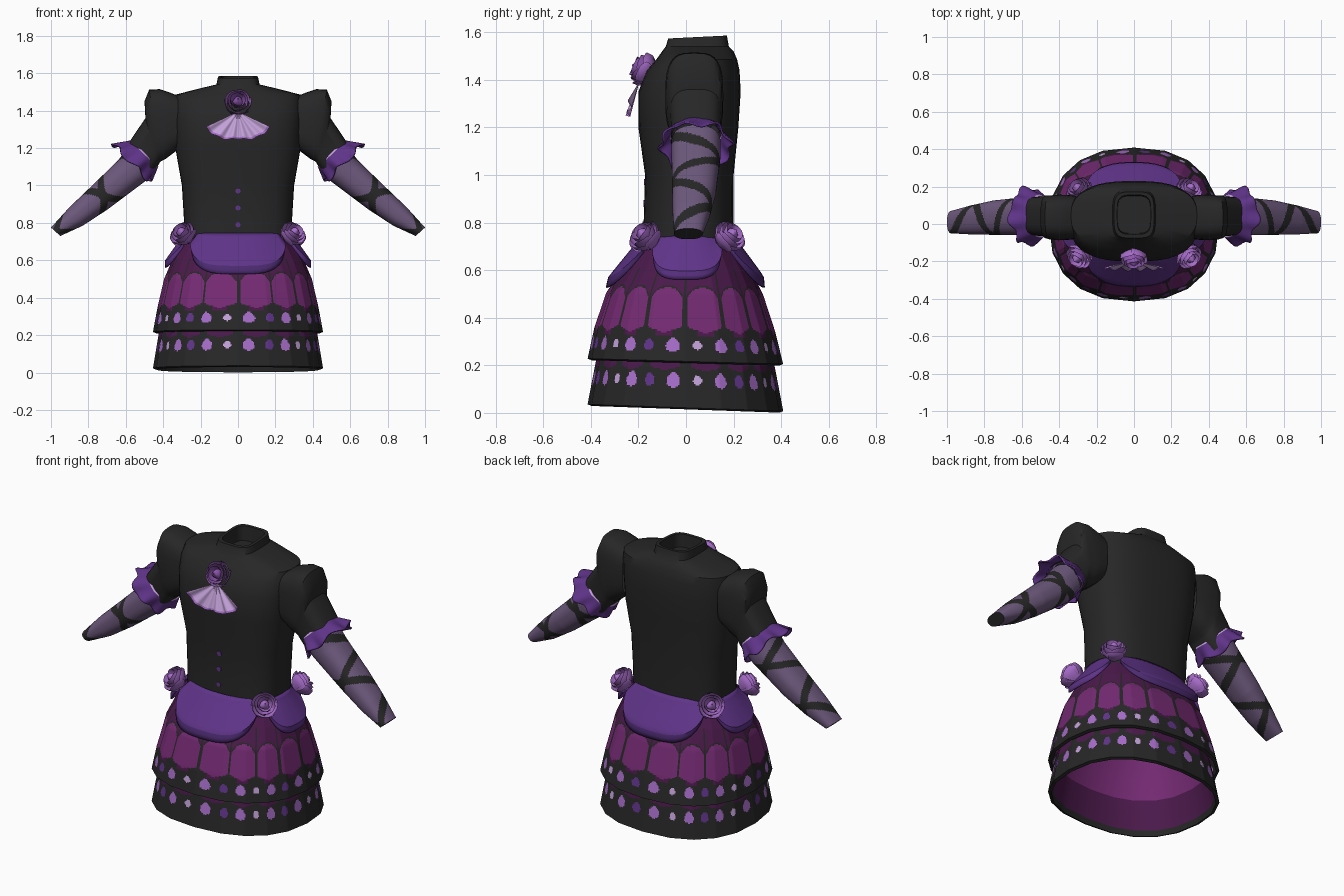
import bpy, bmesh, math
from math import sin, cos, pi
from mathutils import Vector

if "Cube" in bpy.data.objects:
    bpy.data.objects.remove(bpy.data.objects["Cube"])

COLOURS = {
    "black cloth": (.02, .02, .02),
    "dark plum": (.07, .01, .07),
    "magenta": (.175, .023, .17),
    "violet": (.115, .034, .25),
    "pale lilac": (.55, .36, .7),
    "rose lilac": (.38, .15, .58),
    "rose purple": (.26, .09, .41),
    "mauve mesh": (.15, .098, .2),
    "deep violet": (.07, .023, .16),
}
BLACK, PLUM, MAGENTA, VIOLET, PALE, LILAC, PURPLE, MESH, DEEP = range(9)
MATS = []
for label, rgb in COLOURS.items():
    m = bpy.data.materials.new(label)
    m.use_nodes = True
    m.diffuse_color = (*rgb, 1)
    bsdf = m.node_tree.nodes["Principled BSDF"]
    bsdf.inputs["Base Color"].default_value = (*rgb, 1)
    bsdf.inputs["Roughness"].default_value = .8
    MATS.append(m)


def grid(bm, f, nu, nv, colour, closed=True):
    """Add a surface f(u, v), coloured by a fixed index or a rule of u and v."""
    cols = nu if closed else nu + 1
    vs = [[bm.verts.new(f(i / nu, j / nv)) for i in range(cols)] for j in range(nv + 1)]
    for j in range(nv):
        for i in range(nu):
            k = (i + 1) % cols
            face = bm.faces.new((vs[j][i], vs[j][k], vs[j + 1][k], vs[j + 1][i]))
            face.material_index = colour((i + .5) / nu, (j + .5) / nv) if callable(colour) else colour
    return vs


def finish(name, bm, angle=35, thick=0):
    bmesh.ops.recalc_face_normals(bm, faces=bm.faces)
    me = bpy.data.meshes.new(name)
    bm.to_mesh(me)
    bm.free()
    slots = [p.material_index for p in me.polygons]
    used = sorted(set(slots))
    for k in used:
        me.materials.append(MATS[k])
    for p, k in zip(me.polygons, slots):
        p.material_index = used.index(k)
    ob = bpy.data.objects.new(name, me)
    bpy.context.collection.objects.link(ob)
    bpy.ops.object.select_all(action='DESELECT')
    ob.select_set(True)
    bpy.context.view_layer.objects.active = ob
    bpy.ops.object.shade_smooth_by_angle(angle=math.radians(angle))
    if thick:
        mod = ob.modifiers.new("thickness", 'SOLIDIFY')
        mod.thickness = thick
    return ob


def surface(name, f, nu, nv, colour, closed=True, thick=0, cap=None, angle=35):
    bm = bmesh.new()
    vs = grid(bm, f, nu, nv, colour, closed)
    if cap is not None:
        bm.faces.new(vs[-1]).material_index = cap
    return finish(name, bm, angle, thick)


def keyed(rows, key):
    """Blend between table rows whose first entry is an ascending key."""
    for a, b in zip(rows, rows[1:]):
        if key <= b[0]:
            t = max(0, (key - a[0]) / (b[0] - a[0]))
            return [p + (q - p) * t for p, q in zip(a[1:], b[1:])]
    return list(rows[-1][1:])


def power(x, n):
    return math.copysign(abs(x) ** (2 / n), x)


def section(a, rx, y0, y1, n=2.35):
    return rx * power(cos(a), n), (y0 + y1) / 2 + (y1 - y0) / 2 * power(sin(a), n)


# Bodice with standing collar: height, half width, front y, back y
BODICE = [(.70, .288, -.182, .198), (.8, .288, -.178, .2), (1.0, .3, -.172, .2),
          (1.2, .335, -.2, .22), (1.35, .342, -.2, .23), (1.44, .343, -.165, .225),
          (1.485, .337, -.125, .215), (1.52, .2, -.1, .2), (1.54, .115, -.085, .18),
          (1.58, .107, -.075, .172), (1.58, .09, -.055, .155), (1.5, .088, -.05, .15)]
STEPS = [(i, *r) for i, r in enumerate(BODICE)]


def bodice(u, v):
    z, rx, y0, y1 = keyed(STEPS, v * (len(STEPS) - 1))
    x, y = section(2 * pi * u, rx, y0, y1, 4 if z > 1.53 or rx < .1 else 2.7)
    return x, y, z + (.05 * (y - .05) if z > 1.55 else 0)


surface("bodice", bodice, 40, len(BODICE) - 1, BLACK, cap=BLACK)

for i, z in enumerate((.79, .88, .97)):
    bm = bmesh.new()
    bmesh.ops.create_cone(bm, cap_ends=True, segments=8, radius1=.014, radius2=.014, depth=.008)
    for f in bm.faces:
        f.material_index = VIOLET
    ob = finish(f"button_{i + 1}", bm)
    ob.rotation_euler.x = pi / 2
    ob.location = (0, keyed(BODICE, z)[1], z)

# Skirt: height, half width, front y, back y
SKIRT = [(.21, .456, -.415, .41), (.35, .43, -.385, .375), (.5, .395, -.335, .325),
         (.6, .352, -.27, .275), (.74, .275, -.175, .19)]
UNDER = [(.015, .456, -.415, .41), (.2, .425, -.38, .374), (.3, .4, -.355, .35)]
SIDES = 20


def faceted(rows, z, u, grow=0.0):
    """Point on a many-sided skirt, straight between its corners."""
    rx, y0, y1 = keyed(rows, z)
    k = math.floor(u * SIDES)
    p, q = [Vector(section(2 * pi * (k + e) / SIDES - pi / 2, rx + grow, y0 - grow, y1 + grow))
            for e in (0, 1)]
    w = p.lerp(q, u * SIDES - k)
    return w.x, w.y, z - .036 * w.y * max(0, 1 - z)


def tier(rows, bottom, top):
    def f(u, v):
        if v == 0:  # turned-in hem
            return faceted(rows, bottom, u, -.018)
        return faceted(rows, bottom + (top - bottom) * v, u)
    return f


def petal_edge(u):
    """0 in the middle of a wing panel, 1 on its edge."""
    return abs(2 * (16 * u % 1) - 1)


def dot(u, z, mid, half):
    k = math.floor(u * 28)
    d = 2 * (u * 28 - k) - 1
    h = (z - mid) / half
    size = (1, .85, 1, .65)[k % 4]
    if (d / (.56 - .14 * h)) ** 2 + h ** 2 < size * size:
        return (LILAC, VIOLET, LILAC, PALE)[k % 4]
    return None


def upper_colour(u, v):
    z = .21 + .53 * v
    s = petal_edge(u)
    spot = dot(u, z, .285, .029)
    if spot is not None:
        return spot
    arch = .525 - .06 * s ** 3
    if z < .335 + .03 * s:
        return PLUM if z > .32 and s < .4 else BLACK
    if z < arch:
        return MAGENTA if s < .9 else BLACK
    if z < arch + .008 or (s > .93 and z < .61):
        return BLACK
    return PLUM


def lower_colour(u, v):
    z = .015 + .285 * v
    spot = dot(u, z, .138, .032)
    if spot is not None:
        return spot
    s = petal_edge(u)
    return PLUM if z > .18 + .03 * s * s and s < .75 else BLACK


surface("skirt_upper_tier", tier(SKIRT, .21, .74), 480, 80, upper_colour)
surface("skirt_lower_tier", tier(UNDER, .015, .3), 480, 42, lower_colour)


def lining(u, v):
    z = .015 + .68 * v
    return faceted(UNDER if z < .2 else SKIRT, z, u, -.018 if z < .2 else -.05)


surface("skirt_lining", lining, SIDES, 20,
        lambda u, v: BLACK if v < .05 else PLUM if v < .31 else MAGENTA, cap=MAGENTA)


# Scalloped overskirt panels between the waist roses
def panel(middle, span, drop):
    def f(u, v):
        s = 2 * u - 1
        z = .745 - v * (.07 + drop * (1 - abs(s) ** 3))
        off = .014 + .03 * min(v, .8) - .09 * max(0, v - .8)
        rx, y0, y1 = keyed(SKIRT, z)
        x, y = section(middle + s * span, rx + off, y0 - off, y1 + off)
        return x, y, z
    return f


for name, mid, span, drop in (("front", -pi / 2, .8, .148), ("back", pi / 2, .8, .148),
                              ("left", 0, .56, .115), ("right", pi, .56, .115)):
    surface(name + "_overskirt_panel", panel(mid, span, drop), 20, 10,
            lambda u, v: DEEP if v > .8 and drop > .12 else VIOLET, closed=False, thick=.006)


# Roses built from rings of overlapping cupped petals
def rose(name, centre, facing, r, colours):
    bm = bmesh.new()
    turn = Vector(facing).to_track_quat('Z', 'Y')
    place = lambda x, y, z: Vector(centre) + turn @ Vector((x, y, z))

    def bud(u, v):
        rad = r * .4 * sin(pi * (.02 + .96 * v)) * (1 + .12 * cos(6 * pi * u + 5 * v))
        return place(rad * cos(2 * pi * u), rad * sin(2 * pi * u), r * (.78 - v))
    grid(bm, bud, 12, 6, colours[0])
    for ring, (size, low, high, count) in enumerate(((.62, -.5, .7, 3), (.84, -.7, .52, 4), (1.06, -.85, .3, 5))):
        for k in range(count):
            def petal(u, v):
                s = 2 * u - 1
                a = 2 * pi * (k + ring * .4 + s * .62) / count
                rad = r * size * (.25 + .8 * sin(v * 1.75)) * (.92 + .1 * u)
                h = r * (low + (high - low) * v * (1 - .25 * s ** 4))
                return place(rad * cos(a), rad * sin(a), h)
            grid(bm, petal, 6, 4, colours[ring], closed=False)
    finish(name, bm, 60)


for sx, side in ((1, "left"), (-1, "right")):
    for sy, y, end in ((-1, -.17, "front"), (1, .18, "back")):
        rose(f"{side}_{end}_waist_rose", (sx * .292, y, .738), (sx * .5, sy * .6, .6), .066,
             (LILAC, LILAC, LILAC))
rose("brooch_rose", (0, -.18, 1.442), (0, -1, .45), .066, (PURPLE, PURPLE, LILAC))


# Pleated fan below the brooch
def fan(u, v):
    s = 2 * u - 1
    wave = cos(s * 5 * pi)
    length = (.142 + .05 * abs(s) + .004 * wave) * v
    return (length * sin(s * 1.13), -.195 - .05 * v + .009 * v * wave + .01 * v * s * s,
            1.395 - length * cos(s * 1.13))


surface("pleated_fan", fan, 60, 14, lambda u, v: LILAC if v > .93 else PALE, closed=False, angle=80)

# Sleeve rings: upper x, z, lower x, z, half depth, centre y
PUFF = [(0, .31, 1.475, .31, 1.2, .115, .035), (1, .36, 1.495, .35, 1.17, .12, .035),
        (2, .42, 1.515, .39, 1.14, .122, .035), (3, .475, 1.512, .41, 1.13, .118, .035),
        (4, .5, 1.45, .42, 1.12, .115, .038), (5, .495, 1.36, .425, 1.11, .108, .04),
        (6, .59, 1.22, .47, 1.05, .103, .042)]
FOREARM = [(0, .585, 1.21, .46, 1.06, .103, .042), (.15, .64, 1.135, .5, 1.02, .103, .042),
           (.55, .79, .99, .7, .87, .092, .034), (.8, .9, .885, .83, .785, .078, .022),
           (1, 1.0, .775, .95, .73, .06, .01)]


def arm(rows, side, n):
    def f(u, v):
        x0, z0, x1, z1, b, yc = keyed(rows, v * rows[-1][0])
        c, s = power(cos(2 * pi * u), n), power(sin(2 * pi * u), n)
        return (side * ((x0 + x1) / 2 + c * (x0 - x1) / 2), yc - b * s,
                (z0 + z1) / 2 + c * (z0 - z1) / 2)
    return f


def straps(u, v):
    crossing = lambda w: abs((w + .5) % 1 - .5) < .082
    return BLACK if crossing(u - .25 + 2 * v) or crossing(u - .25 - 2 * v) else MESH


def ruffle(side):
    def f(u, v):
        a = 2 * pi * u
        r = .1 + .04 * v + .011 * v * sin(8 * a)
        along = .014 * v * cos(5 * a)
        n = r * cos(a)
        return (side * (.495 + .073 * v + .72 * along + .69 * n), .042 - r * 1.1 * sin(a),
                1.172 - .05 * v - .69 * along + .72 * n)
    return f


for sx, side in ((1, "left"), (-1, "right")):
    surface(f"{side}_puff_sleeve", arm(PUFF, sx, 3.2), 32, 6, BLACK)
    surface(f"{side}_mesh_forearm", arm(FOREARM, sx, 2.4), 96, 90, straps, cap=BLACK)
    surface(f"{side}_sleeve_ruffle", ruffle(sx), 64, 10, lambda u, v: PALE if v < .1 else VIOLET, thick=.008)
